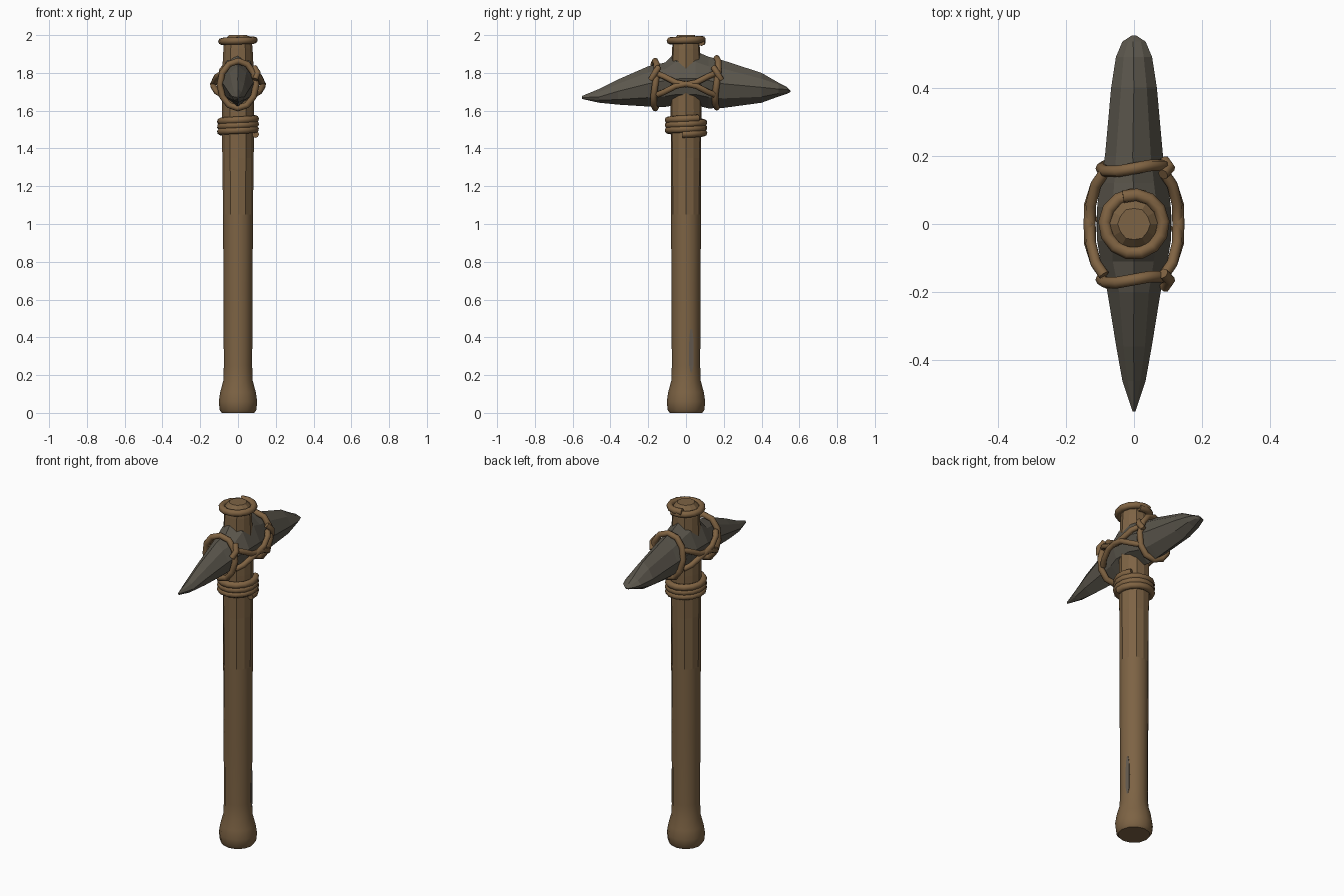
import bpy, bmesh, math, random
from math import sin, cos, pi

if "Cube" in bpy.data.objects:
    bpy.data.objects.remove(bpy.data.objects["Cube"])
random.seed(4)


def material(name, rgb):
    m = bpy.data.materials.new(name)
    m.diffuse_color = (*rgb, 1)
    m.use_nodes = True
    m.node_tree.nodes["Principled BSDF"].inputs["Base Color"].default_value = m.diffuse_color
    return m


WOOD = material("wood brown", (0.205, 0.125, 0.058))
ROPE = material("rope brown", (0.215, 0.125, 0.055))
STONE = material("stone grey", (0.105, 0.094, 0.073))
SCUFF = material("scuff grey", (0.130, 0.105, 0.080))


def loft(name, rings, mat, smooth=lambda f: False):
    """Skin a list of equal-length point rings and cap both ends."""
    bm = bmesh.new()
    rows = [[bm.verts.new(p) for p in ring] for ring in rings]
    n = len(rows[0])
    for a, b in zip(rows, rows[1:]):
        for i in range(n):
            j = (i + 1) % n
            bm.faces.new((a[i], a[j], b[j], b[i]))
    bm.faces.new(rows[0][::-1])
    bm.faces.new(rows[-1])
    bmesh.ops.recalc_face_normals(bm, faces=bm.faces)
    for f in bm.faces:
        f.smooth = smooth(f)
    me = bpy.data.meshes.new(name)
    bm.to_mesh(me)
    bm.free()
    me.materials.append(mat)
    ob = bpy.data.objects.new(name, me)
    bpy.context.collection.objects.link(ob)
    return ob


def rope(name, pts, radius=0.017, closed=False):
    """Round cord along a path, turned into a mesh."""
    cu = bpy.data.curves.new(name, 'CURVE')
    cu.dimensions = '3D'
    cu.bevel_depth = radius
    cu.bevel_resolution = 2
    cu.use_fill_caps = True
    sp = cu.splines.new('POLY')
    sp.points.add(len(pts) - 1)
    for q, p in zip(sp.points, pts):
        q.co = (*p, 1)
    sp.use_cyclic_u = closed
    sp.use_smooth = True
    cu.materials.append(ROPE)
    ob = bpy.data.objects.new(name, cu)
    bpy.context.collection.objects.link(ob)
    bpy.ops.object.select_all(action='DESELECT')
    ob.select_set(True)
    bpy.context.view_layer.objects.active = ob
    bpy.ops.object.convert(target='MESH')
    bpy.ops.object.shade_smooth_by_angle(angle=math.radians(50))


def coil(name, radius, z0, z1, turns, start, thick):
    n = int(turns * 14)
    rope(name, [(radius * cos(start + 2 * pi * turns * i / n),
                 radius * sin(start + 2 * pi * turns * i / n),
                 z0 + (z1 - z0) * i / n) for i in range(n + 1)], thick)


# Handle: rounded pommel and grip, then a hewn faceted upper half
SIDES = 12
profile = [(0.0, 0.086), (0.015, 0.097), (0.06, 0.102), (0.11, 0.094), (0.17, 0.078),
           (0.25, 0.075), (0.65, 0.077), (1.05, 0.079), (1.35, 0.083), (1.6, 0.086),
           (1.80, 0.084), (1.93, 0.077), (1.975, 0.072), (2.0, 0.048)]
handle_rings = []
for z, r in profile:
    ring = []
    for i in range(SIDES):
        a = 2 * pi * i / SIDES
        k = r * (0.955 if i % 2 and z > 1.1 else 1)
        ring.append((k * cos(a), k * sin(a), z))
    handle_rings.append(ring)
loft("handle", handle_rings, WOOD,
     lambda f: 0.001 < f.calc_center_median().z < 1.05)

# Stone head: tapered sections (y, half width, top, widest height, bottom)
sections = [(-0.55, 0.004, 1.678, 1.670, 1.662), (-0.46, 0.034, 1.715, 1.675, 1.642),
            (-0.36, 0.052, 1.765, 1.70, 1.632), (-0.20, 0.078, 1.835, 1.74, 1.622),
            (-0.11, 0.098, 1.855, 1.76, 1.62), (-0.05, 0.108, 1.915, 1.77, 1.63),
            (0.05, 0.108, 1.915, 1.77, 1.63), (0.12, 0.100, 1.885, 1.76, 1.612),
            (0.20, 0.085, 1.865, 1.74, 1.615), (0.40, 0.067, 1.80, 1.72, 1.642),
            (0.49, 0.053, 1.748, 1.715, 1.675), (0.535, 0.034, 1.725, 1.71, 1.69),
            (0.553, 0.006, 1.706, 1.702, 1.698)]
stone_rings = []
for y, w, t, m, b in sections:
    j = lambda s=0.004: random.uniform(-s, s) * min(1, w / 0.05)
    stone_rings.append([
        (j(), y, t), (w * 0.60 + j(), y, m + (t - m) * 0.62 + j()),
        (w, y, m + j()), (w * 0.72 + j(), y, m + (b - m) * 0.6),
        (j(), y, b), (-w * 0.72 + j(), y, m + (b - m) * 0.6),
        (-w, y, m + j()), (-w * 0.60 + j(), y, m + (t - m) * 0.62 + j())])
loft("stone_head", stone_rings, STONE)

# Cord coils below the head and at the top of the handle
coil("lower_cord_coil", 0.094, 1.475, 1.560, 3.15, -0.2, 0.019)
coil("top_cord_coil", 0.086, 1.962, 1.978, 1.12, 1.2, 0.019)

# Cord bands around both arms of the stone, with loose knot ends
for label, s in (("front", -1), ("back", 1)):
    zc, rz = (1.738, 0.125) if s < 0 else (1.748, 0.130)
    band = [(0.096 * sin(2 * pi * i / 12), s * 0.163 + 0.010 * sin(4 * pi * i / 12),
             zc + rz * cos(2 * pi * i / 12)) for i in range(12)]
    rope(label + "_stone_band", band, 0.017, True)
    rope(label + "_knot_end", [(0.085, s * 0.145, 1.83), (0.105, s * 0.165, 1.80),
                               (0.090, s * 0.185, 1.765)], 0.016)

# Crossing cords lashing the bands together on each side
for label, s in (("left", -1), ("right", 1)):
    for kind, z_end, z_mid, dx in (("upper", 1.795, 1.738, 0.0), ("lower", 1.685, 1.742, 0.004)):
        pts = [(0.088, -0.150, z_end), (0.112, -0.115, z_end - (z_end - z_mid) * 0.25),
               (0.127 + dx, -0.055, z_mid + (z_end - z_mid) * 0.2), (0.128 + dx, 0.0, z_mid),
               (0.127 + dx, 0.055, z_mid + (z_end - z_mid) * 0.2),
               (0.112, 0.115, z_end - (z_end - z_mid) * 0.25), (0.088, 0.150, z_end)]
        rope(f"{label}_{kind}_cross_cord", [(s * x, y, z) for x, y, z in pts], 0.016)

# Worn grey scuff on the grip, a thin plate hugging the surface
scuff = []
for z, h in ((0.215, 0.004), (0.25, 0.011), (0.33, 0.012), (0.41, 0.010), (0.445, 0.004)):
    scuff.append([(x, 0.028 + y, z) for x, y in
                  ((0.0765 - 0.27 * (0.028 - h - 0.0), 0.0 - h), (0.0775 - 0.27 * (0.028 + h), h),
                   (0.070 - 0.27 * (0.028 + h), h), (0.070 - 0.27 * (0.028 - h), -h))])
loft("grip_scuff", scuff, SCUFF)
